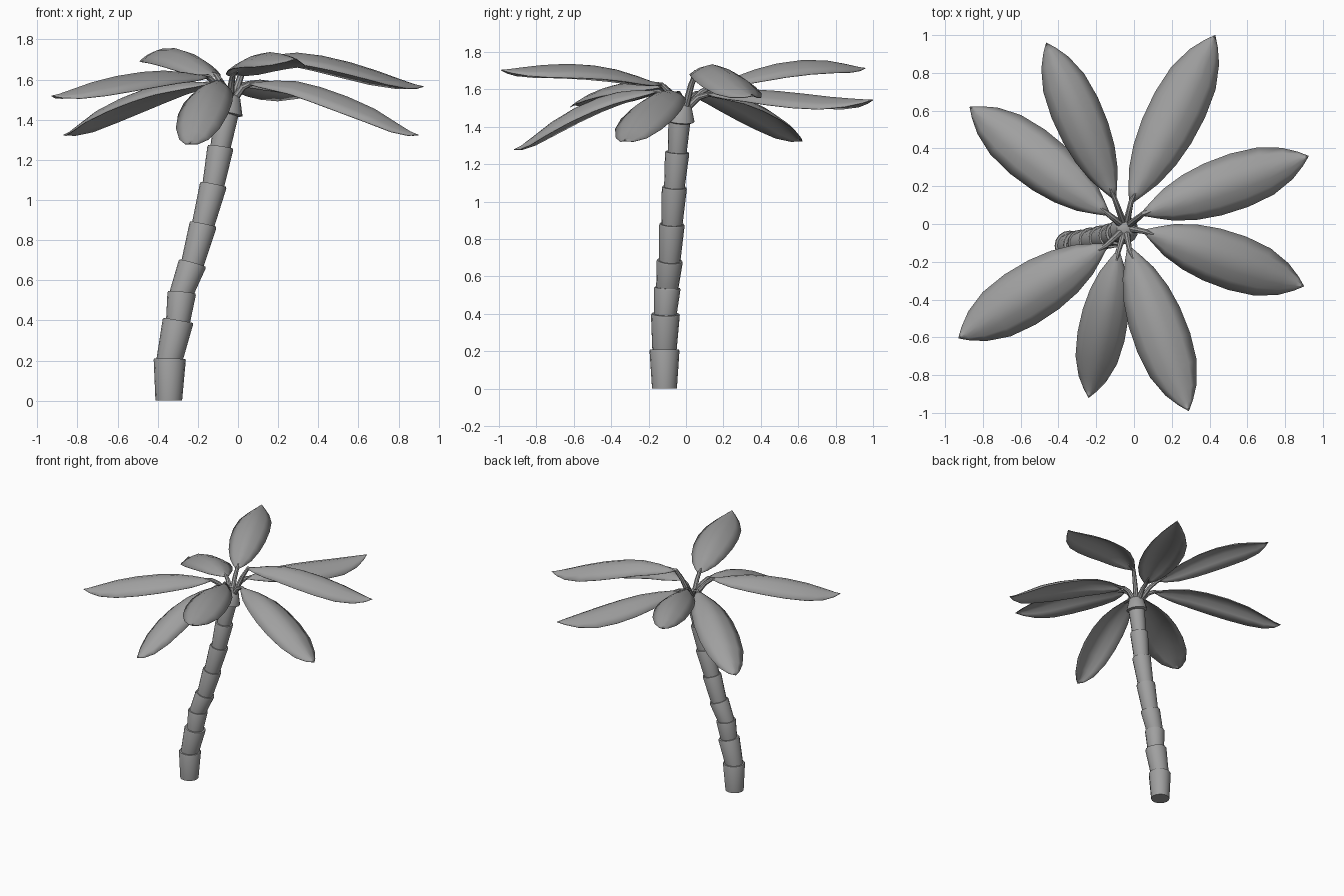
import bpy, bmesh, math
from mathutils import Vector

cube = bpy.data.objects.get("Cube")
if cube:
    bpy.data.objects.remove(cube, do_unlink=True)

mat = bpy.data.materials.new("plain grey")
mat.use_nodes = True
GREY = (0.35, 0.35, 0.35, 1)
mat.diffuse_color = GREY
mat.node_tree.nodes["Principled BSDF"].inputs["Base Color"].default_value = GREY


def make_object(name, bm, angle):
    bmesh.ops.recalc_face_normals(bm, faces=bm.faces)
    mesh = bpy.data.meshes.new(name)
    bm.to_mesh(mesh)
    bm.free()
    mesh.materials.append(mat)
    obj = bpy.data.objects.new(name, mesh)
    bpy.context.collection.objects.link(obj)
    bpy.ops.object.select_all(action='DESELECT')
    obj.select_set(True)
    bpy.context.view_layer.objects.active = obj
    bpy.ops.object.shade_smooth_by_angle(angle=math.radians(angle))
    return obj


def tube(name, rings, sides=16, angle=40):
    """Closed tube through (centre, axis, radius) rings."""
    bm = bmesh.new()
    loops = []
    for centre, axis, radius in rings:
        turn = Vector((0, 0, 1)).rotation_difference(Vector(axis))
        loop = []
        for i in range(sides):
            a = math.tau * i / sides
            loop.append(bm.verts.new(Vector(centre) + turn @ Vector(
                (radius * math.cos(a), radius * math.sin(a), 0))))
        loops.append(loop)
    for low, high in zip(loops, loops[1:]):
        for i in range(sides):
            j = (i + 1) % sides
            bm.faces.new((low[i], low[j], high[j], high[i]))
    bm.faces.new(loops[0][::-1])
    bm.faces.new(loops[-1])
    return make_object(name, bm, angle)


# Trunk: flared sections stacked along a leaning line (x, y, z, top radius)
joints = [(-.345, -.115, 0, .07), (-.34, -.115, .21, .08), (-.298, -.11, .4, .077),
          (-.28, -.1, .54, .071), (-.226, -.087, .685, .07), (-.173, -.075, .88, .068),
          (-.122, -.062, 1.078, .067), (-.087, -.047, 1.265, .065), (-.05, -.033, 1.46, .06)]
for i, (low, high) in enumerate(zip(joints, joints[1:])):
    a, b = Vector(low[:3]), Vector(high[:3])
    axis = (b - a).normalized()
    tilt = Vector((axis.x * .8, axis.y * .8, 1)).normalized()
    start = a if i == 0 else a - axis * .02
    base_axis = (0, 0, 1) if i == 0 else tilt
    top = high[3]
    tube(f"trunk_section_{i + 1}", [
        (start, base_axis, top * .83), (b - axis * .008, tilt, top),
        (b, tilt, top * .96)])

# Crown cap
lean = Vector((.2, .08, 1)).normalized()
tube("crown_cap", [((-.052, -.03, 1.425), lean, .06), ((-.052, -.03, 1.432), lean, .076),
                   ((-.04, -.023, 1.515), lean, .052), ((-.038, -.02, 1.53), lean, .03)])

# Blade outline: (distance along, half width)
OUTLINE = [(0, .014), (.06, .045), (.15, .088), (.28, .125), (.42, .145), (.58, .149),
           (.74, .132), (.87, .088), (.95, .04), (1, .001)]
ACROSS = [-1, -.66, -.33, 0, .33, .66, 1]


def rib_height(t, heights):
    """Smooth curve through heights at evenly spaced points."""
    n = len(heights) - 1
    i = min(int(t * n), n - 1)
    f = t * n - i
    p = [heights[max(0, min(n, k))] for k in (i - 1, i, i + 1, i + 2)]
    return p[1] + .5 * f * (p[2] - p[0] + f * (2 * p[0] - 5 * p[1] + 4 * p[2] - p[3]
                            + f * (3 * (p[1] - p[2]) + p[3] - p[0])))


def frond(name, start, tip, heights, width=1.0, roll=0.0):
    start, tip = Vector(start), Vector(tip)
    side = (tip - start).orthogonal().normalized()
    bm = bmesh.new()
    rows = []
    for t, half in OUTLINE:
        mid = start.lerp(tip, t)
        row = []
        for s in ACROSS:
            flat = mid + side * s * half * width
            drop = half * .5 * abs(s) ** 1.6 + roll * s * half
            row.append(bm.verts.new((flat.x, flat.y, rib_height(t, heights) - drop)))
        rows.append(row)
    for r, q in zip(rows, rows[1:]):
        for k in range(len(ACROSS) - 1):
            bm.faces.new((r[k], r[k + 1], q[k + 1], q[k]))
    blade = make_object(name + "_blade", bm, 50)
    thick = blade.modifiers.new("thickness", 'SOLIDIFY')
    thick.thickness = .004
    # Curved stalk from the crown to the blade
    hub = Vector((-.045, -.02, 1.5))
    end = Vector((start.x, start.y, heights[0] - .006))
    out = (end - hub)
    out.z = 0
    foot = hub + out.normalized() * .025
    inside = end + (tip - start).normalized().to_3d() * .07
    inside.z = rib_height(.08, heights) - .008
    knee = foot.lerp(end, .55) + Vector((0, 0, .018))
    pts = [foot, knee, end, inside]
    rings = []
    for i, p in enumerate(pts):
        axis = (pts[min(i + 1, 3)] - pts[max(i - 1, 0)]).normalized()
        rings.append((p, axis, (.02, .016, .014, .004)[i]))
    tube(name + "_stalk", rings, 8)


# Fronds: blade start, blade tip, rib heights from start to tip
frond("back_left_frond", (-.015, .12), (.43, 1), (1.58, 1.6, 1.585, 1.56, 1.545))
frond("left_upper_frond", (.05, .055), (.925, .36), (1.7, 1.735, 1.705, 1.64, 1.567))
frond("left_lower_frond", (.06, -.04), (.9, -.33), (1.585, 1.595, 1.54, 1.45, 1.325))
frond("front_left_frond", (-.025, -.13), (.29, -.99), (1.63, 1.7, 1.735, 1.73, 1.705))
frond("front_right_frond", (-.085, -.15), (-.24, -.92), (1.595, 1.59, 1.53, 1.42, 1.28), .85)
frond("right_front_frond", (-.15, -.115), (-.93, -.605), (1.62, 1.645, 1.63, 1.585, 1.52), 1.05)
frond("right_back_frond", (-.14, .055), (-.87, .62), (1.585, 1.59, 1.54, 1.45, 1.325))
frond("back_right_frond", (-.105, .14), (-.465, .96), (1.625, 1.7, 1.75, 1.755, 1.715), .9)
